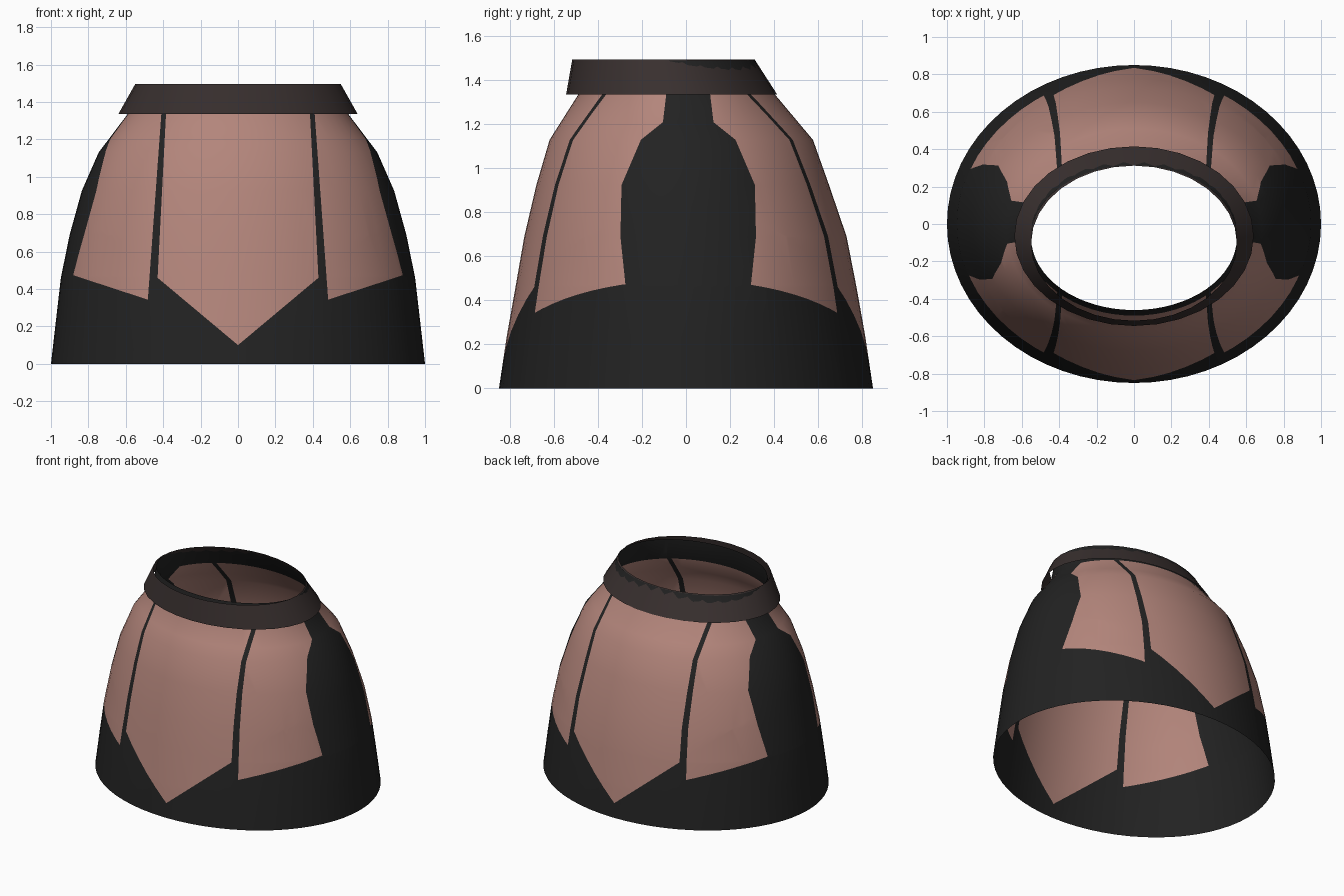
import bpy, bmesh, math
from mathutils import Vector

if "Cube" in bpy.data.objects:
    bpy.data.objects.remove(bpy.data.objects["Cube"])


def material(name, rgb):
    m = bpy.data.materials.new(name)
    m.diffuse_color = (*rgb, 1)
    m.use_nodes = True
    m.node_tree.nodes["Principled BSDF"].inputs["Base Color"].default_value = m.diffuse_color
    return m


black = material("black cloth", (0.016, 0.016, 0.016))
rose = material("dusty rose cloth", (0.45, 0.235, 0.198))
brown = material("dark brown leather", (0.040, 0.029, 0.028))


def loft(rows, segments):
    """Open tube through ellipses given as (z, half width, front y, back y)."""
    bm = bmesh.new()
    rings = []
    for z, a, front, back in rows:
        mid, b = (front + back) / 2, (back - front) / 2
        rings.append([bm.verts.new((a * math.cos(t), mid + b * math.sin(t), z))
                      for t in (2 * math.pi * i / segments for i in range(segments))])
    for low, high in zip(rings, rings[1:]):
        for i in range(segments):
            j = (i + 1) % segments
            bm.faces.new((low[i], low[j], high[j], high[i]))
    return bm


def finish(bm, name, mats):
    mesh = bpy.data.meshes.new(name)
    bm.to_mesh(mesh)
    bm.free()
    for m in mats:
        mesh.materials.append(m)
    ob = bpy.data.objects.new(name, mesh)
    bpy.context.collection.objects.link(ob)
    for p in mesh.polygons:
        p.use_smooth = True
    return ob


def cut(bm, point, normal, zmin=-1, zmax=9):
    faces = [f for f in bm.faces if zmin < f.calc_center_median().z < zmax]
    edges = {e for f in faces for e in f.edges}
    verts = {v for f in faces for v in f.verts}
    bmesh.ops.bisect_plane(bm, geom=faces + list(edges) + list(verts), dist=1e-5,
                           plane_co=Vector(point), plane_no=Vector(normal).normalized())


def along(p, q, z):
    """Horizontal position at height z on the line p-q of (position, z) points."""
    return p[0] + (q[0] - p[0]) * (z - p[1]) / (q[1] - p[1])


def height(p, q, x):
    """Height at x on the line p-q of (x, z) points."""
    return p[1] + (q[1] - p[1]) * (x - p[0]) / (q[0] - p[0])


# Skirt body
skirt = loft([(0, 1.0, -0.85, 0.85), (0.235, 0.973, -0.815, 0.815),
              (0.46, 0.947, -0.775, 0.775), (0.69, 0.90, -0.735, 0.73),
              (0.925, 0.835, -0.68, 0.65), (1.13, 0.745, -0.62, 0.577),
              (1.335, 0.59, -0.49, 0.405), (1.49, 0.55, -0.46, 0.315)], 64)

# Panel borders seen from the front, as (x, z) lines
TOP = 1.335
centre_edge = ((0.43, 0.46), (0.385, TOP))
point_edge = ((0.0, 0.10), (0.43, 0.46))
side_edge = ((0.482, 0.343), (0.41, TOP))
hem_edge = ((0.482, 0.343), (0.87, 0.47))
for p, q in (centre_edge, point_edge, side_edge, hem_edge):
    for s in (1, -1):
        cut(skirt, (s * p[0], 0, p[1]), (q[1] - p[1], 0, -s * (q[0] - p[0])))

# Flared black gusset on each hip, as (half width, z) points
HIP_Y = 0.01
hip = [(0.27, 0.40), (0.285, 0.47), (0.308, 0.69), (0.303, 0.925),
       (0.215, 1.13), (0.115, 1.21), (0.10, TOP)]
for w, z in hip[1:-1]:
    cut(skirt, (0, 0, z), (0, 0, 1))
for p, q in zip(hip, hip[1:]):
    for s in (1, -1):
        cut(skirt, (0, HIP_Y + s * p[0], p[1]),
            (0, q[1] - p[1], -s * (q[0] - p[0])), p[1], q[1])


def in_panel(c):
    x, y, z = abs(c.x), abs(c.y - HIP_Y), c.z
    if z > TOP:
        return False
    if x < along(*centre_edge, z):
        return z > height(*point_edge, x)
    if x < along(*side_edge, z) or z < height(*hem_edge, x):
        return False
    for p, q in zip(hip, hip[1:]):
        if p[1] <= z <= q[1]:
            return y > along(p, q, z)
    return y > 0.27


for f in skirt.faces:
    f.material_index = int(in_panel(f.calc_center_median()))
finish(skirt, "skirt", [black, rose])

# Loose flared belt around the waist
belt = loft([(1.335, 0.64, -0.545, 0.415), (1.495, 0.55, -0.517, 0.312)], 32)
finish(belt, "belt", [brown])
